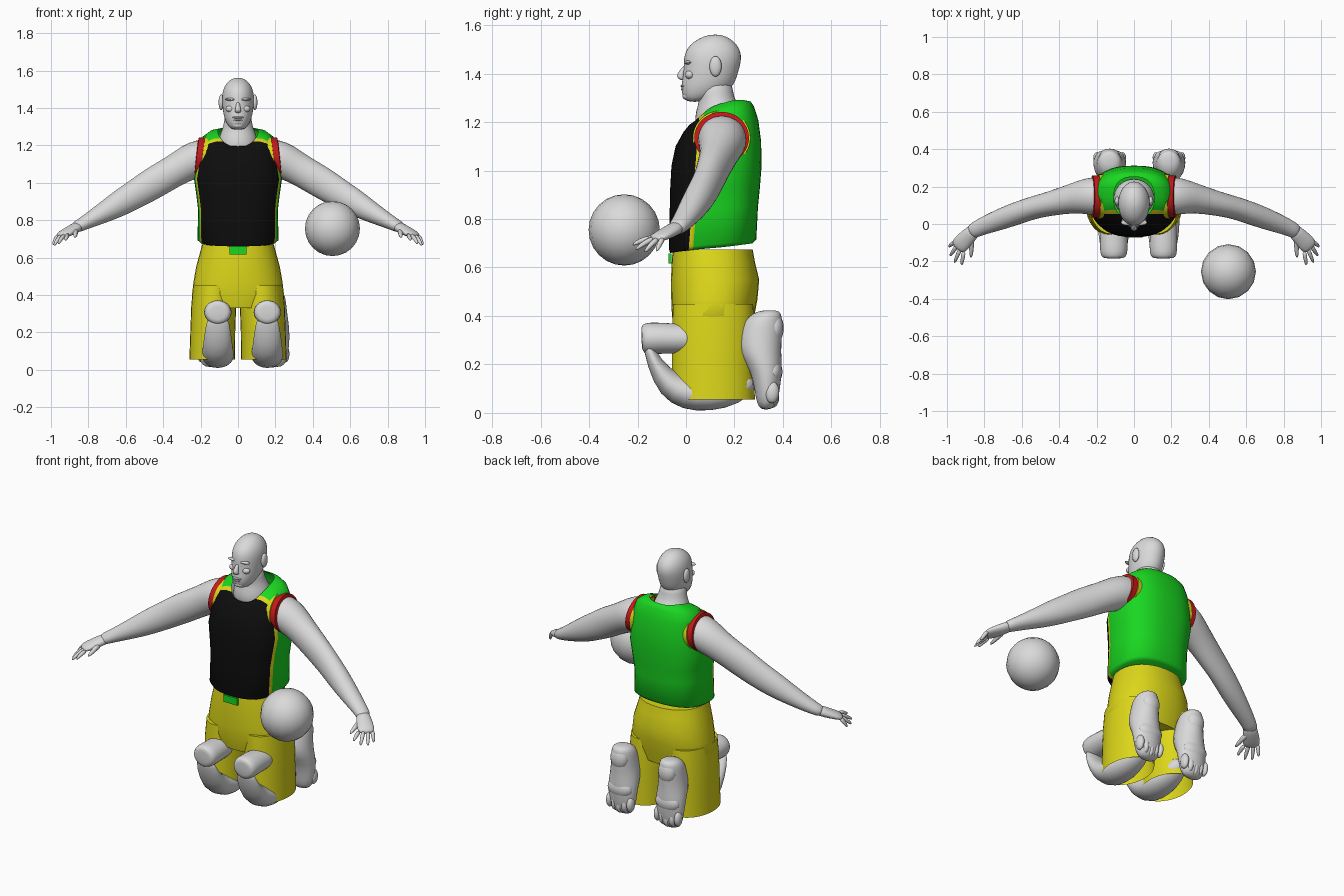
import bpy, bmesh, math
from mathutils import Vector

old = bpy.data.objects.get("Cube")
if old:
    bpy.data.objects.remove(old, do_unlink=True)


def material(name, r, g, b):
    m = bpy.data.materials.new(name)
    m.use_nodes = True
    m.diffuse_color = (r, g, b, 1)
    m.node_tree.nodes["Principled BSDF"].inputs["Base Color"].default_value = (r, g, b, 1)
    return m


GREY = material("grey_skin", .7, .7, .7)
YELLOW = material("yellow_cloth", .72, .68, .01)
GREEN = material("green_cloth", .01, .68, .015)
BLACK = material("black_cloth", .004, .004, .004)
RED = material("red_trim", .55, .01, .01)


def finish(bm, name, mats, subdiv=0):
    bmesh.ops.recalc_face_normals(bm, faces=bm.faces)
    me = bpy.data.meshes.new(name)
    bm.to_mesh(me)
    bm.free()
    for m in mats:
        me.materials.append(m)
    me.shade_smooth()
    if not subdiv:
        me.set_sharp_from_angle(angle=math.radians(55))
    ob = bpy.data.objects.new(name, me)
    bpy.context.collection.objects.link(ob)
    if subdiv:
        mod = ob.modifiers.new("smooth", "SUBSURF")
        mod.levels = mod.render_levels = subdiv
    return ob


def power(v, p):
    return math.copysign(abs(v) ** p, v)


def loft(rings, start=True, end=True):
    """Skin a list of point rings, with optional end caps."""
    bm = bmesh.new()
    loops = [[bm.verts.new(p) for p in ring] for ring in rings]
    n = len(loops[0])
    for a, b in zip(loops, loops[1:]):
        for i in range(n):
            j = (i + 1) % n
            bm.faces.new((a[i], a[j], b[j], b[i]))
    if start:
        bm.faces.new(loops[0])
    if end:
        bm.faces.new(loops[-1])
    return bm


def tube(name, pts, ref, mat=GREY, axis=None, n=16, p=1, subdiv=1, caps=(True, True)):
    """Oval rings along a path; each point is x, y, z, half depth, half size along ref."""
    rings = []
    for i, (x, y, z, a, b) in enumerate(pts):
        before, after = pts[max(i - 1, 0)], pts[min(i + 1, len(pts) - 1)]
        t = Vector(axis) if axis else Vector(after[:3]) - Vector(before[:3])
        t.normalize()
        s = Vector(ref)
        s = (s - t * s.dot(t)).normalized()
        d = t.cross(s)
        angles = [2 * math.pi * k / n for k in range(n)]
        rings.append([Vector((x, y, z)) + s * b * power(math.cos(k), p)
                      + d * a * power(math.sin(k), p) for k in angles])
    return finish(loft(rings, *caps), name, [mat], subdiv)


def ellipsoid(name, loc, size, mat=GREY, seg=16):
    bm = bmesh.new()
    bmesh.ops.create_uvsphere(bm, u_segments=seg, v_segments=seg * 3 // 4, radius=1)
    bmesh.ops.scale(bm, vec=size, verts=bm.verts)
    bmesh.ops.translate(bm, vec=loc, verts=bm.verts)
    return finish(bm, name, [mat])


X, Z = (1, 0, 0), (0, 0, 1)

# Sleeveless shirt: front height, back height, side lift, half width, front y, back y
shirt = [(.66, .70, 0, .2, -.066, .275), (.675, .715, 0, .217, -.07, .29),
         (.85, .85, 0, .213, -.067, .297), (.93, .93, 0, .222, -.065, .305),
         (1.02, 1.02, 0, .235, -.06, .312), (1.1, 1.12, 0, .222, -.043, .31),
         (1.16, 1.21, .01, .208, -.01, .298), (1.19, 1.265, .012, .192, .015, .28),
         (1.195, 1.285, .028, .15, .027, .267), (1.192, 1.288, .036, .108, .032, .252)]
rings = []
for zf, zb, lift, w, yf, yb in shirt:
    ring = []
    for k in range(40):
        c, s = math.cos(k * math.pi / 20), math.sin(k * math.pi / 20)
        ring.append((w * power(c, .8), (yf + yb) / 2 + (yb - yf) / 2 * power(s, .8),
                     (zf + zb) / 2 + (zb - zf) / 2 * s + lift * c * c))
    rings.append(ring)
bm = loft(rings, True, False)

# Cut the shirt into black front panel, yellow piping and green back
side = Vector((0, 1, -.08)).normalized()
panel = Vector((0, .045, 1.1))
piping = panel + side * .018
for co in (panel, piping):
    bmesh.ops.bisect_plane(bm, geom=bm.verts[:] + bm.edges[:] + bm.faces[:],
                           plane_co=co, plane_no=side, dist=.0001)
for f in bm.faces:
    c = f.calc_center_median()
    f.material_index = int((c - panel).dot(side) > 0) + int((c - piping).dot(side) > 0)
finish(bm, "shirt", [BLACK, YELLOW, GREEN])

# Shorts: seat, then open trouser legs
tube("shorts_seat", [(0, .11, .675, .165, .19), (0, .113, .62, .172, .205),
                     (0, .12, .55, .182, .224), (0, .117, .47, .178, .238),
                     (0, .112, .4, .17, .246), (0, .112, .33, .155, .2)],
     X, YELLOW, axis=Z, n=32, p=.9, subdiv=0)
for s, word in ((1, "left"), (-1, "right")):
    tube(word + "_shorts_leg", [(s * .125, .112, .45, .165, .115), (s * .13, .112, .34, .17, .12),
                                (s * .135, .112, .2, .17, .12), (s * .138, .112, .055, .172, .122)],
         X, YELLOW, axis=Z, n=28, subdiv=0, caps=(True, False))
bm = bmesh.new()
bmesh.ops.create_cube(bm, size=1)
bmesh.ops.scale(bm, vec=(.09, .012, .042), verts=bm.verts)
bmesh.ops.translate(bm, vec=(0, -.066, .637), verts=bm.verts)
finish(bm, "waist_tag", [GREEN])

# Neck and head
tube("neck", [(0, .14, 1.15, .1, .11), (0, .14, 1.2, .106, .112), (0, .138, 1.245, .1, .104),
              (0, .13, 1.285, .076, .086), (0, .122, 1.32, .074, .076),
              (0, .115, 1.38, .075, .07)], X, axis=Z)
tube("head", [(0, .035, 1.283, .03, .028), (0, .055, 1.3, .068, .052), (0, .085, 1.34, .108, .073),
              (0, .097, 1.38, .112, .081), (0, .105, 1.42, .116, .085), (0, .11, 1.46, .121, .087),
              (0, .112, 1.5, .114, .081), (0, .115, 1.535, .083, .062),
              (0, .12, 1.556, .042, .034), (0, .12, 1.561, .015, .012)], X, axis=Z, n=20)
tube("nose", [(0, .0, 1.435, .01, .009), (0, -.016, 1.41, .014, .011),
              (0, -.026, 1.388, .017, .02), (0, -.012, 1.372, .012, .017)], X, axis=Z, n=10)
ellipsoid("upper_lip", (0, -.009, 1.349), (.03, .013, .007))
ellipsoid("lower_lip", (0, -.008, 1.336), (.026, .013, .007))
ellipsoid("chin", (0, .007, 1.308), (.03, .022, .018))

for s, word in ((1, "left"), (-1, "right")):
    ellipsoid(word + "_brow", (s * .036, .008, 1.446), (.034, .016, .008))
    ellipsoid(word + "_cheek", (s * .042, .016, 1.395), (.024, .02, .018))
    ellipsoid(word + "_ear", (s * .09, .122, 1.43), (.014, .025, .042))

    # Armhole trim
    for label, mat, grow, edge in (("red", RED, 0, .222), ("yellow", YELLOW, .006, .19)):
        tube(f"{word}_{label}_armhole", [(s * .15, .147, 1.135, .113 + grow, .108 + grow),
                                         (s * edge, .147, 1.135, .113 + grow, .108 + grow),
                                         (s * (edge + .003), .147, 1.135, .09, .088)],
             Z, mat, axis=(s, 0, .12), n=32, subdiv=0, caps=(False, False))

    # Arm, slanting down and forward
    arm = [(.14, .15, 1.14, .09, .09), (.2, .15, 1.135, .106, .102), (.26, .147, 1.11, .098, .098),
           (.33, .137, 1.07, .08, .086), (.45, .108, 1.0, .066, .089), (.53, .09, .95, .062, .08),
           (.62, .06, .897, .062, .074), (.7, .03, .85, .059, .06), (.78, 0, .807, .051, .045),
           (.84, -.025, .775, .043, .034), (.88, -.05, .755, .04, .03)]
    tube(word + "_arm", [(s * x, *rest) for x, *rest in arm], Z)

    # Hand with four fingers and a thumb
    across = Vector((s * .7, .7, 0))
    tube(word + "_palm", [(s * .845, -.025, .772, .03, .038), (s * .88, -.06, .752, .028, .043),
                          (s * .92, -.1, .732, .023, .05), (s * .95, -.135, .715, .015, .046)],
         across, n=12)
    tips = [(.922, -.222, .692), (.962, -.21, .672), (.985, -.172, .662), (.99, -.122, .665)]
    for i, (x, y, z) in enumerate(tips):
        root = Vector((s * .935, -.12, .722)) + across * (i - 1.5) * .024
        tip = Vector((s * x, y, z))
        mid = root.lerp(tip, .55) + Vector((0, 0, .006))
        tube(f"{word}_finger_{i + 1}", [(*root, .014, .014), (*mid, .012, .012),
                                        (*tip, .007, .007)], across, n=8)
    tube(word + "_thumb", [(s * .87, -.06, .75, .022, .018), (s * .868, -.12, .73, .015, .015),
                           (s * .872, -.185, .708, .008, .008)], X, n=8)

# Kneeling legs, slightly offset from the centre line
for x, foot_x, word in ((.157, .187, "left"), (-.108, -.13, "right")):
    tube(word + "_knee", [(x, .08, .305, .05, .06), (x, .02, .305, .062, .07),
                          (x, -.08, .308, .064, .075), (x, -.15, .308, .068, .076),
                          (x, -.178, .305, .062, .066), (x, -.184, .305, .04, .045)], X)
    shin = [(-.165, .3, .018, .055), (-.13, .2, .032, .072), (-.07, .115, .06, .082),
            (0, .077, .07, .09), (.1, .07, .066, .085), (.2, .08, .052, .068), (.28, .15, .05, .05)]
    tube(word + "_shin", [(x, *rest) for rest in shin], X)
    foot = [(.33, .012, .02, .045), (.335, .04, .045, .074), (.335, .1, .053, .086),
            (.332, .18, .068, .092), (.303, .25, .09, .086), (.31, .32, .088, .075),
            (.318, .38, .08, .07), (.335, .412, .06, .058), (.345, .424, .03, .03)]
    tube(word + "_foot", [(foot_x, *rest) for rest in foot], X, axis=Z)
    # Rounded sole pads and toes
    ellipsoid(word + "_heel_pad", (foot_x, .365, .35), (.055, .038, .065))
    ellipsoid(word + "_ball_pad", (foot_x, .36, .17), (.078, .038, .055))
    for i in range(5):
        ellipsoid(f"{word}_toe_{i + 1}", (foot_x + (i - 2) * .034, .355, .065 + abs(i - 2) * .01),
                  (.02, .03, .045), seg=12)

# Ball
ellipsoid("ball", (.505, -.255, .755), (.147, .147, .147), seg=16)
